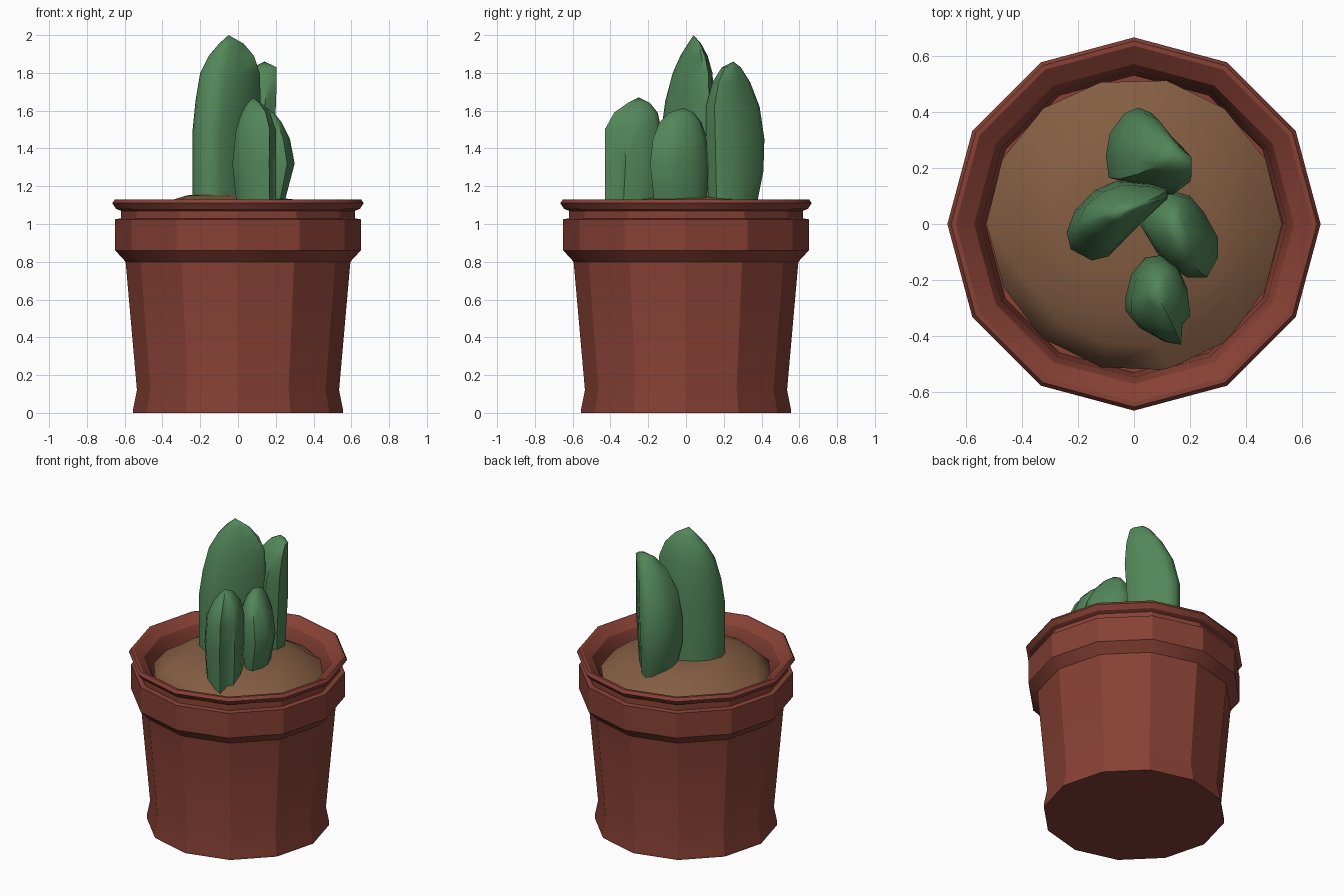
import bpy, bmesh, math, random
random.seed(4)


def material(name, rgb):
    m = bpy.data.materials.new(name)
    m.diffuse_color = (*rgb, 1)
    return m


def loft(name, rings, mat, angle, tip=None):
    """Skin closed rings of points from first to last; cap or finish in a tip."""
    bm = bmesh.new()
    loops = [[bm.verts.new(p) for p in r] for r in rings]
    n = len(loops[0])
    for a, b in zip(loops, loops[1:]):
        for i in range(n):
            j = (i + 1) % n
            bm.faces.new((a[i], a[j], b[j], b[i]))
    bm.faces.new(loops[0][::-1])
    if tip:
        t = bm.verts.new(tip)
        for i in range(n):
            bm.faces.new((loops[-1][i], loops[-1][(i + 1) % n], t))
    else:
        bm.faces.new(loops[-1])
    bmesh.ops.recalc_face_normals(bm, faces=bm.faces)
    me = bpy.data.meshes.new(name)
    bm.to_mesh(me)
    bm.free()
    ob = bpy.data.objects.new(name, me)
    bpy.context.collection.objects.link(ob)
    me.materials.append(mat)
    bpy.ops.object.select_all(action='DESELECT')
    ob.select_set(True)
    bpy.context.view_layer.objects.active = ob
    bpy.ops.object.shade_smooth_by_angle(angle=math.radians(angle))
    return ob


def circle(r, z, n, cx=0, cy=0):
    return [(cx + r * math.cos(math.tau * i / n), cy + r * math.sin(math.tau * i / n), z)
            for i in range(n)]


clay = material("clay", (0.24, 0.052, 0.035))
earth = material("earth", (0.23, 0.11, 0.055))
green = material("green", (0.085, 0.24, 0.10))

# pot: twelve-sided turned profile, up the outside and down the inside
profile = [(.555, 0), (.555, .02), (.535, .12), (.595, .8), (.65, .86), (.65, 1.025),
           (.62, 1.03), (.62, 1.07), (.645, 1.08), (.665, 1.11), (.652, 1.13),
           (.635, 1.13), (.57, 1.085), (.545, 1.03), (.53, .9)]
loft("pot", [circle(r, z, 12) for r, z in profile], clay, 29)

# soil: slightly uneven mound
soil = [circle(.515, .93, 14), circle(.53, 1.02, 14), circle(.44, 1.08, 14),
        circle(.32, 1.13, 14, -.02), circle(.17, 1.152, 14, -.1)]
for k in range(3):
    soil[k] = [(x * random.uniform(.97, 1.01), y * random.uniform(.97, 1.01),
                z + random.uniform(-.015, .01)) for x, y, z in soil[k]]
loft("soil", soil, earth, 60, (-.1, 0, 1.157))


def stem(name, outline, bounds, tip):
    """Fit the plan outline into (z, x0, x1, y0, y1) boxes going up the stem."""
    xs, ys = zip(*outline)
    ax, ay = min(xs), min(ys)
    w, d = max(xs) - ax, max(ys) - ay
    rings = [[(x0 + (x - ax) / w * (x1 - x0), y0 + (y - ay) / d * (y1 - y0), z)
              for x, y in outline] for z, x0, x1, y0, y1 in bounds]
    loft(name, rings, green, 50, tip)


# tall middle stem
stem("tall_stem",
     [(-.24, -.03), (-.225, -.09), (-.15, -.13), (-.09, -.115), (0, -.02), (.11, .09),
      (.11, .125), (.05, .145), (-.06, .155), (-.14, .12), (-.21, .05)],
     [(1.02, -.24, .11, -.13, .15), (1.5, -.24, .11, -.13, .155),
      (1.65, -.225, .12, -.11, .15), (1.8, -.2, .115, -.07, .14),
      (1.89, -.155, .085, -.03, .115), (1.955, -.1, .03, .01, .08)],
     (-.05, .04, 2.0))

# back stem, bulging left and leaning right at the top
stem("back_stem",
     [(-.1, .25), (-.09, .17), (0, .15), (.13, .11), (.2, .16), (.2, .26), (.12, .34),
      (.07, .40), (.02, .42), (-.03, .40), (-.085, .33)],
     [(1.02, -.03, .17, .14, .35), (1.13, -.06, .175, .12, .38), (1.28, -.1, .18, .11, .41),
      (1.45, -.1, .19, .105, .415), (1.62, -.06, .2, .105, .39),
      (1.75, .01, .205, .14, .34), (1.83, .08, .205, .19, .29)],
     (.14, .25, 1.86))

# front stem
stem("front_stem",
     [(-.03, -.26), (-.03, -.31), (.02, -.37), (.11, -.42), (.165, -.43), (.17, -.35),
      (.2, -.32), (.19, -.23), (.15, -.14), (.1, -.11), (.04, -.12), (-.01, -.18)],
     [(1.02, .01, .19, -.42, -.16), (1.13, -.01, .2, -.43, -.14),
      (1.32, -.03, .2, -.43, -.11), (1.5, -.01, .2, -.43, -.13),
      (1.59, .02, .17, -.38, -.15), (1.64, .05, .125, -.31, -.19)],
     (.08, -.25, 1.67))

# right stem
stem("right_stem",
     [(.02, 0), (.08, -.1), (.14, -.16), (.19, -.19), (.26, -.19), (.3, -.12), (.3, -.05),
      (.25, .04), (.2, .1), (.13, .12), (.06, .08)],
     [(1.02, .09, .22, -.14, .09), (1.13, .07, .25, -.17, .11),
      (1.32, .02, .3, -.19, .12), (1.45, .03, .275, -.175, .11),
      (1.54, .07, .23, -.14, .08), (1.59, .11, .19, -.09, .04)],
     (.15, -.015, 1.615))
